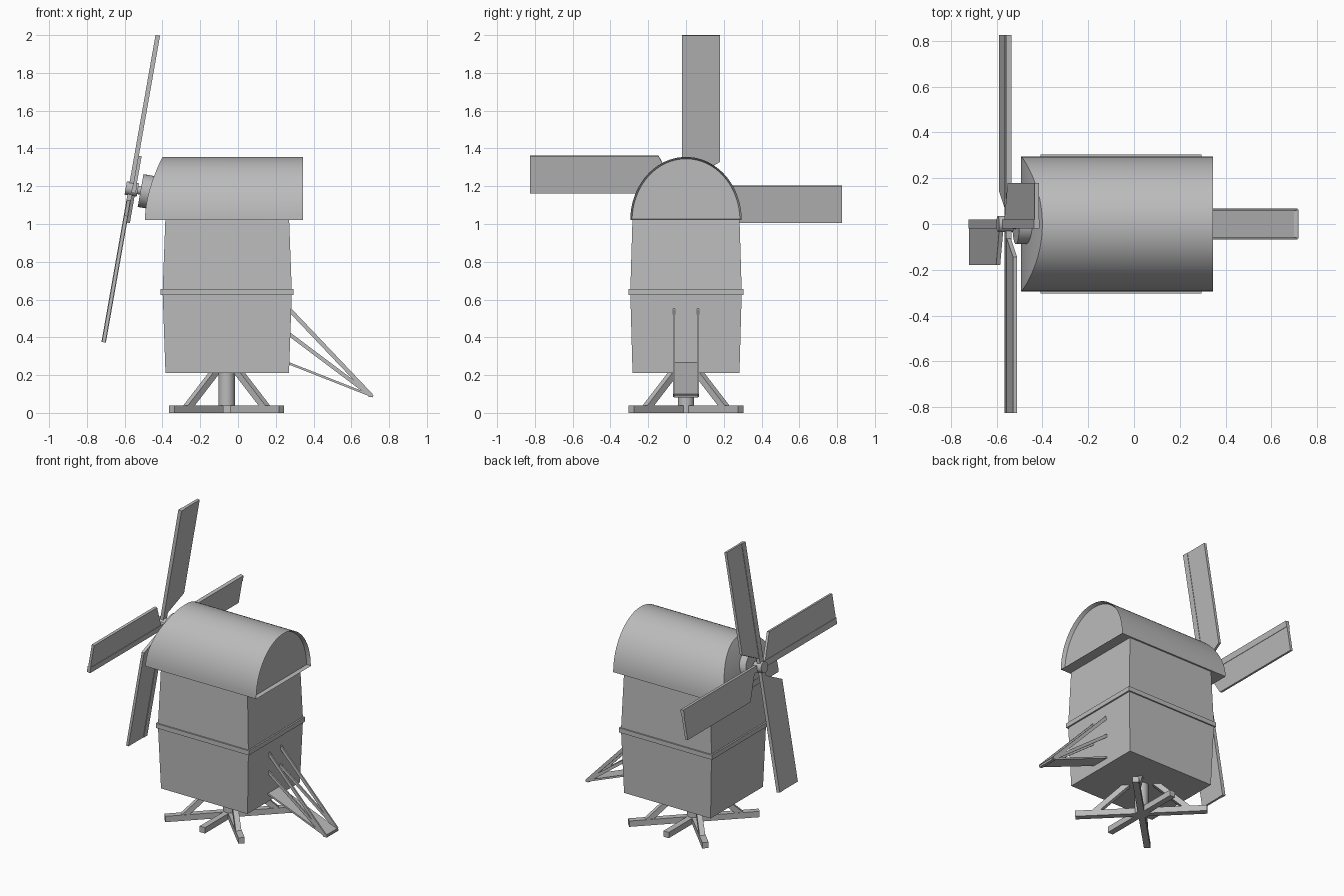
import bpy, bmesh
from math import sin, cos, pi, radians
from mathutils import Matrix, Vector

if "Cube" in bpy.data.objects:
    bpy.data.objects.remove(bpy.data.objects["Cube"])

grey = bpy.data.materials.new("plain_grey")
grey.use_nodes = True
grey.diffuse_color = (0.5, 0.5, 0.5, 1)
grey.node_tree.nodes["Principled BSDF"].inputs["Base Color"].default_value = (0.5, 0.5, 0.5, 1)


def finish(name, bm, matrix=None, smooth=False):
    bmesh.ops.recalc_face_normals(bm, faces=bm.faces)
    mesh = bpy.data.meshes.new(name)
    bm.to_mesh(mesh)
    bm.free()
    mesh.materials.append(grey)
    obj = bpy.data.objects.new(name, mesh)
    bpy.context.collection.objects.link(obj)
    if matrix:
        mesh.transform(matrix)
    if smooth:
        bpy.ops.object.select_all(action='DESELECT')
        obj.select_set(True)
        bpy.context.view_layer.objects.active = obj
        bpy.ops.object.shade_smooth_by_angle(angle=radians(35))
    return obj


def box(name, low, high, matrix=None):
    low, high = Vector(low), Vector(high)
    bm = bmesh.new()
    bmesh.ops.create_cube(bm, size=1)
    bmesh.ops.scale(bm, vec=high - low, verts=bm.verts)
    bmesh.ops.translate(bm, vec=(low + high) / 2, verts=bm.verts)
    return finish(name, bm, matrix)


def beam(name, a, b, width, depth):
    """Square bar from a to b; width is level, depth lies in the upright plane."""
    a, b = Vector(a), Vector(b)
    along = (b - a).normalized()
    side = Vector((0, 0, 1)).cross(along).normalized()
    frame = Matrix((along, side, along.cross(side))).transposed().to_4x4()
    return box(name, (0, -width / 2, -depth / 2), ((b - a).length, width / 2, depth / 2),
               Matrix.Translation(a) @ frame)


def cylinder(name, radius, start, end, matrix, sides=32):
    """Round bar along local x."""
    bm = bmesh.new()
    bmesh.ops.create_cone(bm, cap_ends=True, segments=sides, radius1=radius,
                          radius2=radius, depth=end - start)
    turn = Matrix.Translation(((start + end) / 2, 0, 0)) @ Matrix.Rotation(pi / 2, 4, 'Y')
    return finish(name, bm, matrix @ turn, True)


# Mill body, slightly wider at its middle
MID_X = -0.057
bm = bmesh.new()
rings = []
for z, hx, hy in ((0.21, 0.327, 0.283), (0.64, 0.342, 0.295), (1.04, 0.327, 0.283)):
    rings.append([bm.verts.new((MID_X + sx * hx, sy * hy, z))
                  for sx, sy in ((-1, -1), (1, -1), (1, 1), (-1, 1))])
for low, high in zip(rings, rings[1:]):
    for i in range(4):
        j = (i + 1) % 4
        bm.faces.new((low[i], low[j], high[j], high[i]))
bm.faces.new(rings[0])
bm.faces.new(rings[-1])
finish("mill_body", bm)
box("waist_band", (MID_X - 0.352, -0.304, 0.625), (MID_X + 0.352, 0.304, 0.656))

# Arched roof with a raked front and a recessed rear gable
bm = bmesh.new()
STEPS = 40
front, rear = [], []
for i in range(STEPS + 1):
    t = pi * i / STEPS
    y, s = 0.295 * cos(t), sin(t)
    z = 1.02 + 0.335 * s
    front.append(bm.verts.new((-0.493 + 0.093 * max(s, 0) ** 1.8, y, z)))
    rear.append(bm.verts.new((0.344, y, z)))
for i in range(STEPS):
    bm.faces.new((front[i], front[i + 1], rear[i + 1], rear[i]))
bm.faces.new((front[0], rear[0], rear[-1], front[-1]))
for i in range(STEPS // 2):
    strip = [front[i], front[i + 1], front[STEPS - i - 1], front[STEPS - i]]
    bm.faces.new(list(dict.fromkeys(strip)))
gable = bm.faces.new(rear)
bmesh.ops.recalc_face_normals(bm, faces=bm.faces)
bmesh.ops.inset_region(bm, faces=[gable], thickness=0.01)
bmesh.ops.translate(bm, vec=(-0.025, 0, 0), verts=gable.verts)
finish("arched_roof", bm, None, True)

# Tilted windshaft and hub
tilt = Matrix.Translation((-0.56, 0, 1.185)) @ Matrix.Rotation(radians(10), 4, 'Y')
cylinder("shaft_collar", 0.088, 0.045, 0.2, tilt)
cylinder("windshaft", 0.022, 0.0, 0.1, tilt)
cylinder("hub", 0.036, -0.035, 0.03, tilt)

# Four sails: a spar with a board on its trailing side, crossing in two layers
for k, name in enumerate(("upper", "back", "lower", "front")):
    depth = -0.008 if k % 2 == 0 else 0.01
    place = tilt @ Matrix.Rotation(-k * pi / 2, 4, 'X') @ Matrix.Translation((depth, 0, 0))
    box(name + "_spar", (-0.012, -0.02, 0), (0.012, 0.02, 0.825), place)
    bm = bmesh.new()
    board = bm.faces.new([bm.verts.new((-0.009, y, z)) for y, z in
                          ((0.015, 0.06), (0.18, 0.145), (0.18, 0.825), (0.015, 0.825))])
    out = bmesh.ops.extrude_face_region(bm, geom=[board])
    bmesh.ops.translate(bm, vec=(0.018, 0, 0),
                        verts=[v for v in out["geom"] if isinstance(v, bmesh.types.BMVert)])
    finish(name + "_sail_board", bm, place)

# Trestle: centre post, crossed ground beams and raking struts
upright = Matrix.Translation((-0.06, 0, 0)) @ Matrix.Rotation(-pi / 2, 4, 'Y')
cylinder("centre_post", 0.043, 0.0, 0.24, upright)
for name, dx, dy in (("diagonal_beam_a", 0.29, 0.29), ("diagonal_beam_b", 0.29, -0.29),
                     ("cross_beam", 0, 0.3)):
    beam(name, (-0.06 - dx, -dy, 0.02), (-0.06 + dx, dy, 0.02), 0.04, 0.04)
for sx in (-1, 1):
    for sy in (-1, 1):
        beam("trestle_strut", (-0.06 + sx * 0.21, sy * 0.21, 0.025),
             (-0.06 + sx * 0.06, sy * 0.06, 0.22), 0.035, 0.035)

# Tail ladder: sloping board, side braces and an end bar
beam("tail_board", (0.25, 0, 0.27), (0.715, 0, 0.087), 0.125, 0.012)
for y in (-0.063, 0.063):
    beam("upper_tail_brace", (0.26, y, 0.56), (0.705, y, 0.092), 0.01, 0.022)
    beam("middle_tail_brace", (0.26, y, 0.425), (0.7, y, 0.095), 0.01, 0.02)
box("tail_end_bar", (0.69, -0.063, 0.085), (0.712, 0.063, 0.1))
